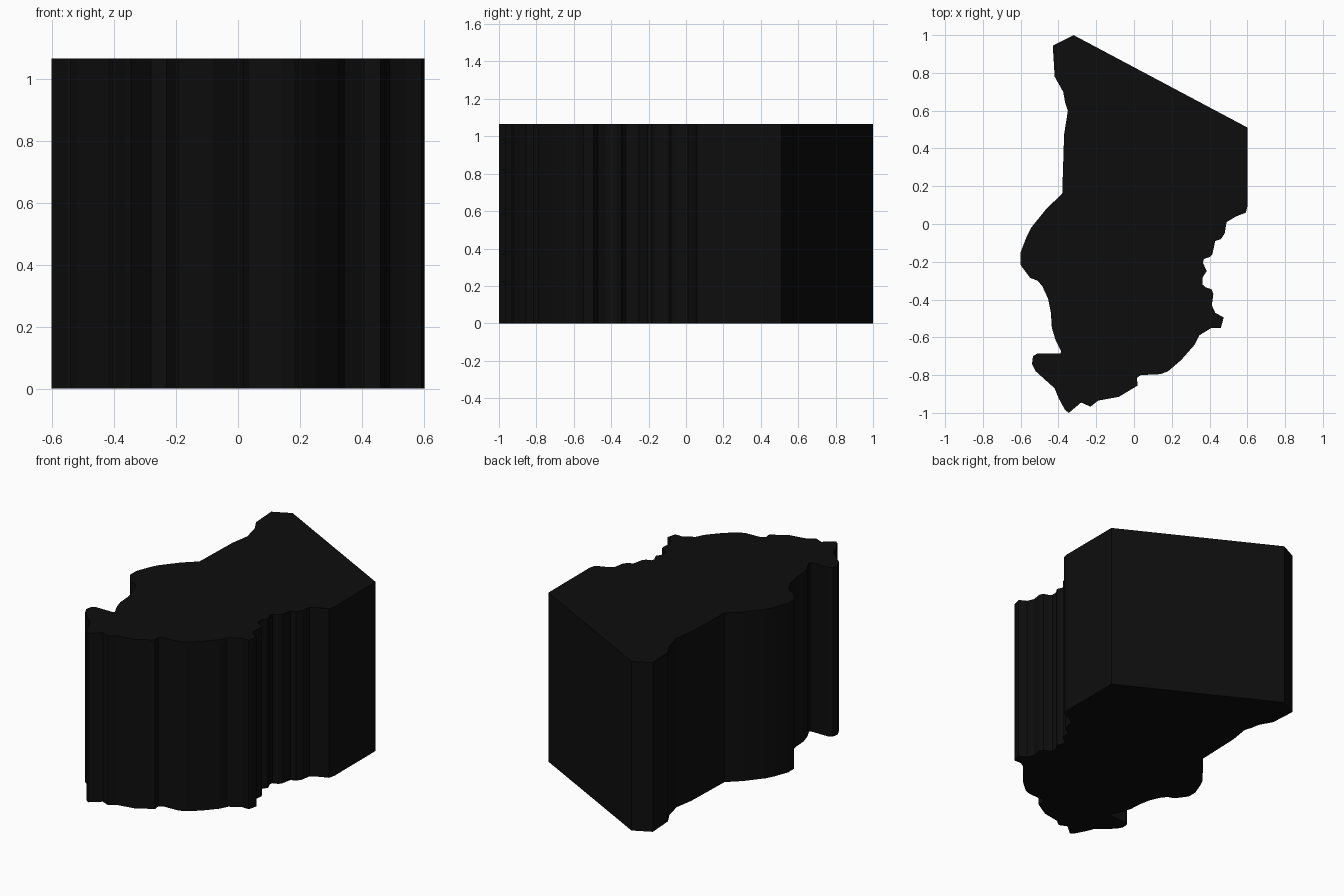
import bpy, bmesh

HEIGHT = 1.065

# Outline seen from the top, clockwise from the northern tip
east_border = [
    (-.32, 1), (.602, .51), (.602, .10), (.592, .06), (.54, .04), (.49, .01),
    (.48, -.05), (.46, -.08), (.43, -.09), (.415, -.16), (.40, -.175),
    (.37, -.185), (.365, -.205), (.385, -.25), (.362, -.285), (.362, -.32),
    (.38, -.335), (.41, -.345), (.42, -.37), (.412, -.43), (.43, -.47),
    (.475, -.495), (.46, -.55), (.41, -.55), (.345, -.59), (.32, -.64),
    (.25, -.72), (.18, -.78), (.14, -.795), (.035, -.80), (.015, -.815),
    (.02, -.855)]
west_border = [
    (-.08, -.915), (-.19, -.935), (-.23, -.967), (-.28, -.945), (-.345, -1),
    (-.365, -.985), (-.40, -.92), (-.42, -.87), (-.52, -.78), (-.54, -.74),
    (-.535, -.70), (-.51, -.685), (-.39, -.685), (-.385, -.675),
    (-.415, -.615), (-.435, -.55), (-.44, -.47), (-.455, -.395),
    (-.485, -.33), (-.51, -.30), (-.55, -.285), (-.602, -.215),
    (-.602, -.155), (-.57, -.07), (-.545, -.02), (-.46, .085), (-.38, .16),
    (-.37, .475), (-.35, .60), (-.365, .645), (-.375, .70), (-.42, .78),
    (-.43, .945)]

# Solid slab: fill the outline and extrude it upwards
bm = bmesh.new()
base = bm.faces.new([bm.verts.new((x, y, 0)) for x, y in east_border + west_border])
top = bmesh.ops.extrude_face_region(bm, geom=[base], use_keep_orig=True)["geom"]
bmesh.ops.translate(bm, vec=(0, 0, HEIGHT),
                    verts=[v for v in top if isinstance(v, bmesh.types.BMVert)])
bmesh.ops.recalc_face_normals(bm, faces=bm.faces)
mesh = bpy.data.meshes.new("country_slab")
bm.to_mesh(mesh)
bm.free()
slab = bpy.data.objects.new("country_slab", mesh)
bpy.context.collection.objects.link(slab)

# Near-black finish
black = bpy.data.materials.new("black")
black.diffuse_color = (.004, .004, .004, 1)
mesh.materials.append(black)
